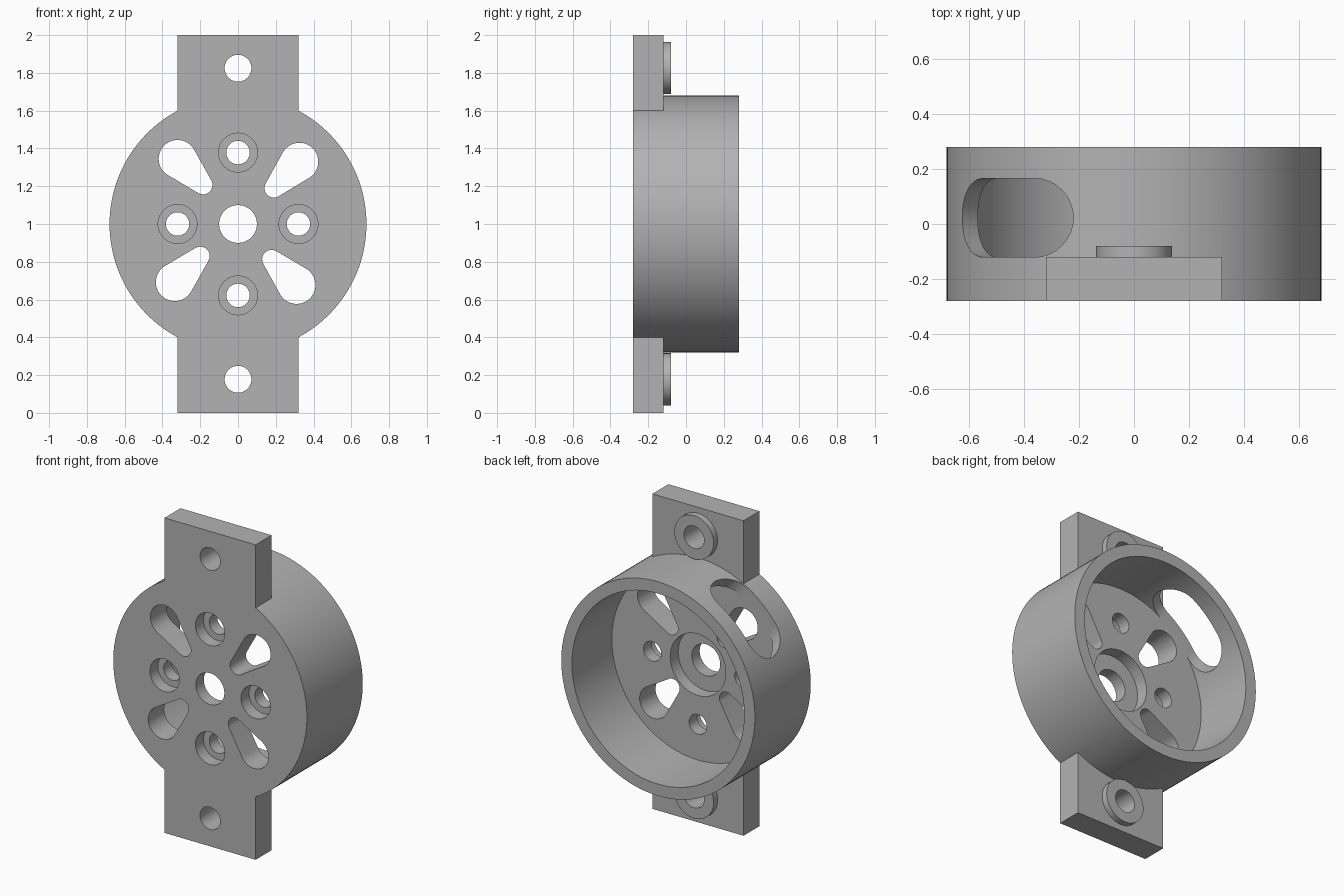
import bpy, bmesh, math
from mathutils import Matrix, Vector

if "Cube" in bpy.data.objects:
    bpy.data.objects.remove(bpy.data.objects["Cube"], do_unlink=True)

grey = bpy.data.materials.new("plain_grey")
grey.use_nodes = True
GREY = (0.45, 0.45, 0.45, 1)
grey.diffuse_color = GREY
grey.node_tree.nodes["Principled BSDF"].inputs["Base Color"].default_value = GREY

FRONT, FLOOR, BACK = -0.28, -0.12, 0.28
MID = 1.0


def prism(name, outline, y0, y1, matrix=None):
    """Extrude an (x, z) outline from y0 to y1."""
    bm = bmesh.new()
    face = bm.faces.new([bm.verts.new((x, y0, z)) for x, z in outline])
    new = bmesh.ops.extrude_face_region(bm, geom=[face])["geom"]
    moved = [v for v in new if isinstance(v, bmesh.types.BMVert)]
    bmesh.ops.translate(bm, verts=moved, vec=(0, y1 - y0, 0))
    if matrix:
        bm.transform(matrix)
    bmesh.ops.recalc_face_normals(bm, faces=bm.faces[:])
    mesh = bpy.data.meshes.new(name)
    bm.to_mesh(mesh)
    bm.free()
    mesh.materials.append(grey)
    obj = bpy.data.objects.new(name, mesh)
    bpy.context.collection.objects.link(obj)
    return obj


def arc(x, z, r, start, end, n):
    steps = [start + (end - start) * i / n for i in range(n + 1)]
    return [(x + r * math.cos(a), z + r * math.sin(a)) for a in steps]


def circle(x, z, r, n=48):
    return arc(x, z, r, 0, math.tau, n)[:-1]


def teardrop(x1, z1, r1, x2, z2, r2):
    """Outline around two circles joined by tangent lines."""
    d = math.hypot(x2 - x1, z2 - z1)
    aim = math.atan2(z2 - z1, x2 - x1)
    phi = math.acos((r1 - r2) / d)
    return (arc(x1, z1, r1, aim + phi, aim + math.tau - phi, 24)
            + arc(x2, z2, r2, aim - phi, aim + phi, 16))


def combine(target, tool, operation):
    mod = target.modifiers.new(operation, "BOOLEAN")
    mod.operation = operation
    mod.solver = "EXACT"
    mod.object = tool
    bpy.context.view_layer.objects.active = target
    bpy.ops.object.modifier_apply(modifier=mod.name)
    bpy.data.objects.remove(tool, do_unlink=True)


def cut(outline, y0, y1, matrix=None):
    combine(housing, prism("cutter", outline, y0, y1, matrix), "DIFFERENCE")


# Round cup with a full-height mounting plate
housing = prism("housing", circle(0, MID, 0.68, 128), FRONT, BACK)
plate = prism("plate", [(-0.32, 0), (0.32, 0), (0.32, 2), (-0.32, 2)], FRONT, FLOOR)
combine(housing, plate, "UNION")

# Hollow interior, centre recess and centre hole
cut(circle(0, MID, 0.605, 128), FLOOR, BACK + 0.1)
cut(circle(0, MID, 0.195), -0.2, 0)
cut(circle(0, MID, 0.1), FRONT - 0.1, 0)

# Raised bosses and holes on the tabs
for z in (0.178, 1.825):
    combine(housing, prism("boss", circle(0, z, 0.138), -0.2, -0.08), "UNION")
    cut(circle(0, z, 0.071), FRONT - 0.1, 0)

# Four counterbored screw holes
for x, z in ((0.32, 0), (-0.32, 0), (0, 0.378), (0, -0.378)):
    cut(circle(x, MID + z, 0.103), FRONT - 0.1, -0.2)
    cut(circle(x, MID + z, 0.062), FRONT - 0.1, 0)

# Four teardrop openings: wide end outside, narrow end near the centre
for x1, z1, x2, z2 in ((-0.32, 0.345, -0.185, 0.207), (0.325, 0.33, 0.19, 0.19),
                       (-0.335, -0.308, -0.2, -0.17), (0.31, -0.323, 0.178, -0.187)):
    cut(teardrop(x1, MID + z1, 0.1, x2, MID + z2, 0.05), FRONT - 0.1, 0)

# Rounded slot through the side wall
angle = math.radians(132.7)
radial = Vector((math.cos(angle), 0, math.sin(angle)))
along = Vector((math.sin(angle), 0, -math.cos(angle)))
frame = Matrix((along, radial, Vector((0, 1, 0)))).transposed().to_4x4()
frame.translation = (0, 0, MID)
r, half = 0.1425, 0.2745
cut(teardrop(r - half, 0.0225, r, half - r, 0.0225, r), 0.35, 0.9, frame)

bpy.ops.object.select_all(action="DESELECT")
housing.select_set(True)
bpy.context.view_layer.objects.active = housing
bpy.ops.object.shade_smooth_by_angle(angle=math.radians(30))
